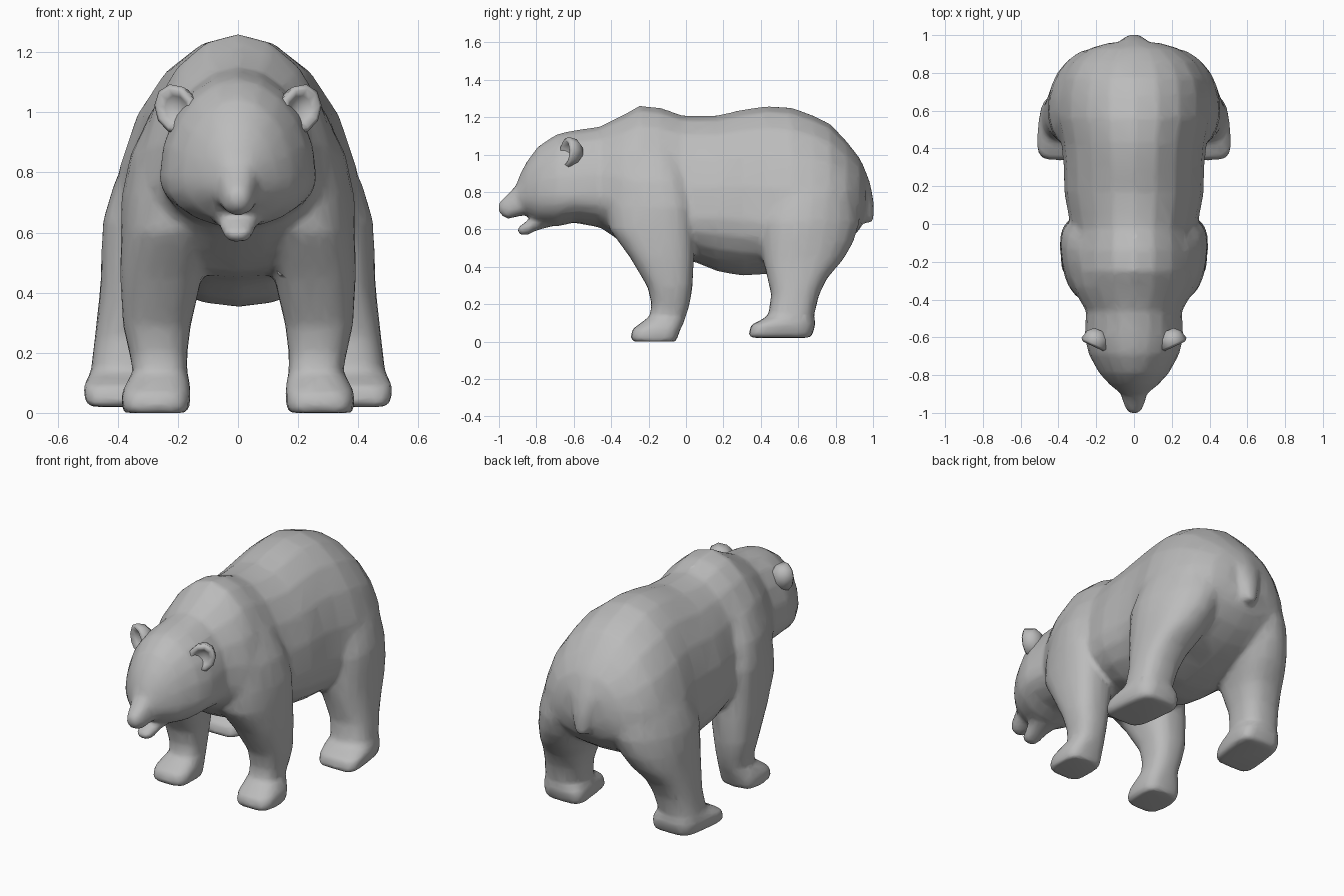
import bpy, bmesh, math
from mathutils import Matrix, Vector

fur = bpy.data.materials.new("grey_fur")
fur.diffuse_color = (0.5, 0.5, 0.5, 1)


def loft(name, rings, mirror=False):
    """Skin a list of closed rings and cap both ends; optionally copy it across x."""
    bm = bmesh.new()
    for side in ((1, -1) if mirror else (1,)):
        rows = [[bm.verts.new((p[0] * side, p[1], p[2])) for p in ring] for ring in rings]
        for a, b in zip(rows, rows[1:]):
            for i in range(len(a)):
                j = (i + 1) % len(a)
                bm.faces.new((a[i], a[j], b[j], b[i]))
        bm.faces.new(rows[0][::-1])
        bm.faces.new(rows[-1])
    bmesh.ops.recalc_face_normals(bm, faces=bm.faces)
    mesh = bpy.data.meshes.new(name)
    bm.to_mesh(mesh)
    bm.free()
    mesh.materials.append(fur)
    ob = bpy.data.objects.new(name, mesh)
    bpy.context.collection.objects.link(ob)
    return ob


def upright(y, top, bottom, half, wide, n=2, count=20):
    """Egg-shaped ring facing y, widest at height 'wide'."""
    ring = []
    for i in range(count):
        t = math.tau * i / count
        s = power(math.sin(t), n)
        z = wide + s * ((top - wide) if s > 0 else (wide - bottom))
        ring.append((half * power(math.cos(t), n), y, z))
    return ring


def level(z, y0, y1, x0, x1, n=2.5, skew=0, count=20):
    """Rounded rectangular ring lying flat; skew slides it sideways along y."""
    ring = []
    for i in range(count):
        t = math.tau * i / count
        dy = (y1 - y0) / 2 * power(math.sin(t), n)
        ring.append(((x0 + x1) / 2 + (x1 - x0) / 2 * power(math.cos(t), n) + skew * dy,
                     (y0 + y1) / 2 + dy, z))
    return ring


def power(v, n):
    return math.copysign(abs(v) ** (2 / n), v)


# Head, neck, torso and rump in one skin: y, top, bottom, half width, widest height
body = loft("body", [upright(*r) for r in [
    (-0.915, 0.81, 0.72, 0.045, 0.76),
    (-0.89, 0.89, 0.69, 0.08, 0.77),
    (-0.85, 0.965, 0.67, 0.13, 0.78),
    (-0.79, 1.045, 0.63, 0.185, 0.78),
    (-0.69, 1.11, 0.615, 0.24, 0.78),
    (-0.60, 1.13, 0.635, 0.262, 0.78),
    (-0.46, 1.15, 0.61, 0.255, 0.78),
    (-0.40, 1.18, 0.57, 0.29, 0.76),
    (-0.33, 1.215, 0.52, 0.33, 0.72),
    (-0.25, 1.262, 0.47, 0.345, 0.68),
    (-0.14, 1.252, 0.45, 0.345, 0.66),
    (-0.02, 1.21, 0.44, 0.335, 0.66),
    (0.06, 1.208, 0.42, 0.35, 0.66),
    (0.17, 1.21, 0.375, 0.37, 0.66),
    (0.30, 1.24, 0.352, 0.372, 0.65),
    (0.43, 1.26, 0.36, 0.385, 0.63),
    (0.56, 1.252, 0.39, 0.415, 0.62),
    (0.68, 1.21, 0.43, 0.412, 0.62),
    (0.77, 1.165, 0.47, 0.39, 0.64),
    (0.86, 1.07, 0.53, 0.335, 0.68),
    (0.93, 0.98, 0.60, 0.235, 0.73),
    (0.96, 0.90, 0.68, 0.13, 0.77),
]])

# Snout with a blunt nose
snout = loft("snout", [upright(*r) for r in [
    (-1.003, 0.74, 0.695, 0.022, 0.72, 2.5),
    (-0.985, 0.758, 0.672, 0.04, 0.715, 2.5),
    (-0.95, 0.79, 0.655, 0.055, 0.715, 2.5),
    (-0.90, 0.845, 0.668, 0.07, 0.73, 2.3),
    (-0.84, 0.90, 0.68, 0.10, 0.76),
    (-0.76, 0.95, 0.70, 0.12, 0.78),
]])

# Lower jaw, hanging slightly open
jaw = loft("lower_jaw", [upright(*r) for r in [
    (-0.90, 0.608, 0.58, 0.025, 0.595, 2.5),
    (-0.885, 0.62, 0.57, 0.042, 0.60, 2.5),
    (-0.85, 0.645, 0.567, 0.055, 0.61, 2.5),
    (-0.81, 0.685, 0.59, 0.065, 0.64, 2.3),
    (-0.76, 0.72, 0.605, 0.085, 0.66),
    (-0.68, 0.72, 0.625, 0.10, 0.68),
]])

# Front legs: height, back-to-front extent, inner and outer x
front_legs = loft("front_legs", [level(*r) for r in [
    (0.0, -0.285, -0.055, 0.17, 0.38, 3.5),
    (0.02, -0.297, -0.045, 0.16, 0.387, 3.5),
    (0.065, -0.288, -0.03, 0.157, 0.388, 3),
    (0.105, -0.235, -0.01, 0.16, 0.37),
    (0.135, -0.195, 0.0, 0.168, 0.35),
    (0.20, -0.185, 0.02, 0.168, 0.362),
    (0.29, -0.205, 0.035, 0.157, 0.383),
    (0.45, -0.30, 0.043, 0.12, 0.392, 2.5, 0.04),
    (0.60, -0.41, 0.035, 0.10, 0.385, 2.5, 0.12),
    (0.72, -0.43, 0.028, 0.08, 0.378, 2.5, 0.18),
    (0.86, -0.42, 0.01, 0.06, 0.352, 2.3, 0.16),
    (1.0, -0.37, -0.02, 0.04, 0.29, 2.2, 0.1),
    (1.10, -0.31, -0.06, 0.03, 0.21, 2),
    (1.17, -0.25, -0.10, 0.02, 0.13, 2),
]], mirror=True)

# Hind legs, splayed outward
hind_legs = loft("hind_legs", [level(*r) for r in [
    (0.02, 0.34, 0.665, 0.25, 0.485, 4.5, -0.12),
    (0.04, 0.335, 0.677, 0.24, 0.50, 4.5, -0.12),
    (0.09, 0.348, 0.692, 0.235, 0.51, 3.5, -0.12),
    (0.115, 0.40, 0.69, 0.24, 0.50, 3, -0.08),
    (0.14, 0.44, 0.685, 0.25, 0.49),
    (0.25, 0.455, 0.712, 0.23, 0.477),
    (0.34, 0.435, 0.757, 0.20, 0.467),
    (0.44, 0.41, 0.842, 0.15, 0.457, 2.3, -0.05),
    (0.53, 0.40, 0.895, 0.11, 0.455, 2.1, -0.1),
    (0.64, 0.40, 0.93, 0.08, 0.445, 2, -0.16),
    (0.76, 0.43, 0.92, 0.06, 0.41, 2, -0.16),
    (0.90, 0.45, 0.86, 0.04, 0.345, 2, -0.1),
    (1.05, 0.48, 0.76, 0.03, 0.24, 2),
    (1.13, 0.50, 0.70, 0.02, 0.15, 2),
]], mirror=True)

# Short tail growing out of the rump
tail = loft("tail", [level(*r) for r in [
    (0.635, 0.94, 0.998, -0.025, 0.025),
    (0.66, 0.91, 1.004, -0.045, 0.045, 2.2),
    (0.75, 0.88, 1.004, -0.075, 0.075, 2),
    (0.85, 0.86, 0.984, -0.11, 0.11, 2),
    (0.95, 0.82, 0.945, -0.13, 0.13, 2),
    (1.03, 0.78, 0.87, -0.10, 0.10, 2),
]])

# Fuse the parts into one hide, soften the joins and thin the mesh
bpy.ops.object.select_all(action='DESELECT')
for part in (body, snout, jaw, front_legs, hind_legs, tail):
    part.select_set(True)
bpy.context.view_layer.objects.active = body
bpy.ops.object.join()
remesh = body.modifiers.new("fuse", 'REMESH')
remesh.mode = 'VOXEL'
remesh.voxel_size = 0.014
soften = body.modifiers.new("soften", 'SMOOTH')
soften.factor = 0.5
soften.iterations = 8
body.modifiers.new("thin", 'DECIMATE').ratio = 0.12
bpy.ops.object.convert(target='MESH')
bpy.ops.object.shade_smooth()

# Ears: rounded discs with a hollow front, turned outward
place = (Matrix.Translation((0.2, -0.62, 1.01))
         @ Matrix.Rotation(math.radians(25), 4, 'Z')
         @ Matrix.Rotation(math.radians(30), 4, 'Y'))
ear = []
for depth, radius in [(0.0, 0.02), (-0.012, 0.045), (-0.032, 0.066),
                      (-0.018, 0.083), (0.03, 0.072), (0.06, 0.04)]:
    ear.append([place @ Vector((radius * 0.9 * math.cos(math.tau * i / 10), depth,
                                radius * 1.05 * math.sin(math.tau * i / 10)))
                for i in range(10)])
ears = loft("ears", ear, mirror=True)
ears.data.shade_smooth()
